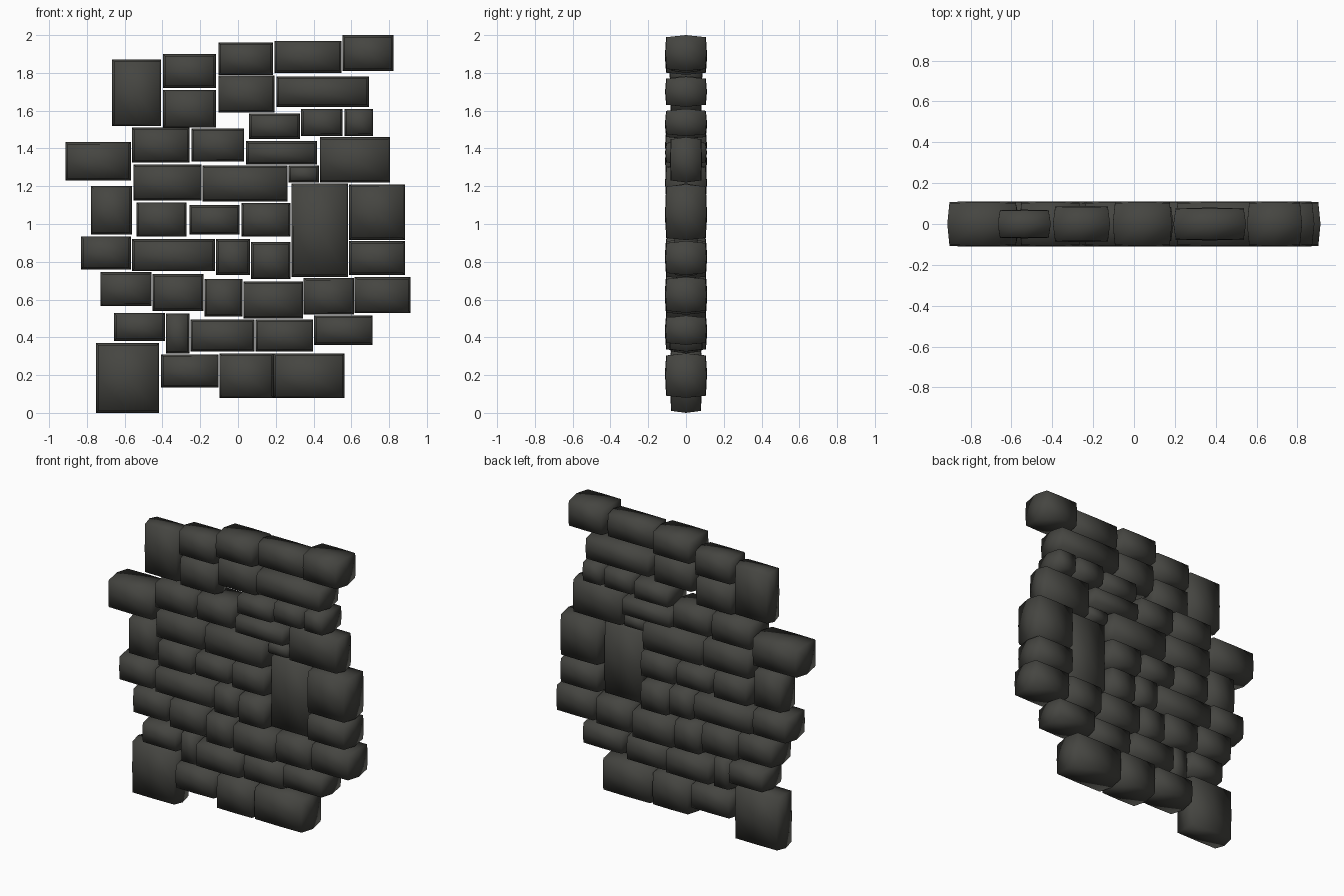
import bpy, bmesh
from mathutils import Vector

mat = bpy.data.materials.new("dark_stone")
mat.diffuse_color = (0.06, 0.06, 0.053, 1)


def stone(x0, x1, z0, z1, d=0.111):
    """Pillow-shaped block: full outline at y=0, slightly inset and bulging faces."""
    bm = bmesh.new()
    bmesh.ops.create_cube(bm, size=2)
    bmesh.ops.subdivide_edges(bm, edges=bm.edges[:], cuts=1, use_grid_fill=True)
    hx, hz = (x1 - x0) / 2, (z1 - z0) / 2
    for v in bm.verts:
        a, b, c = (round(t) for t in v.co)
        inset = 0.011 if b else 0.0
        bulge = 1 - 0.025 * abs(a) - 0.05 * abs(c)
        v.co = Vector((a * (hx - inset), b * d * bulge, c * (hz - inset)))
    me = bpy.data.meshes.new("stone")
    bm.to_mesh(me)
    bm.free()
    me.materials.append(mat)
    for p in me.polygons:
        p.use_smooth = True
    ob = bpy.data.objects.new("stone", me)
    ob.location = ((x0 + x1) / 2 + 0.003, 0, (z0 + z1) / 2)
    bpy.context.collection.objects.link(ob)
    return ob


def course(name, stones):
    for i, s in enumerate(stones):
        stone(*s).name = f"{name}_stone_{i + 1}"


# Each stone: left, right, bottom, top, optional half depth
course("base", [
    (-.755, -.42, 0, .37, .084), (-.41, -.105, .135, .31),
    (-.10, .185, .08, .315), (.185, .56, .08, .315)])
course("second", [
    (-.66, -.39, .38, .53), (-.385, -.26, .315, .525, .085),
    (-.255, .085, .325, .495), (.09, .395, .325, .495, .09), (.40, .71, .36, .515)])
course("third", [
    (-.73, -.46, .565, .745), (-.455, -.185, .54, .735), (-.18, .02, .51, .71),
    (.025, .34, .50, .695), (.345, .61, .52, .715), (.615, .91, .53, .72)])
course("fourth", [
    (-.835, -.57, .76, .935), (-.565, -.125, .75, .92), (-.12, .06, .73, .92),
    (.065, .275, .71, .905), (.585, .88, .73, .91)])
course("fifth", [
    (-.78, -.565, .945, 1.20, .085), (-.54, -.275, .935, 1.115), (-.26, .005, .945, 1.10),
    (.015, .275, .935, 1.11), (.28, .58, .72, 1.215, .062), (.585, .88, .915, 1.21)])
course("sixth", [
    (-.555, -.195, 1.125, 1.315), (-.19, .26, 1.12, 1.31),
    (.265, .425, 1.22, 1.31, .072), (.43, .803, 1.22, 1.46, .085)])
course("seventh", [
    (-.917, -.57, 1.23, 1.435), (-.565, -.26, 1.325, 1.51),
    (-.25, .03, 1.33, 1.505), (.04, .415, 1.315, 1.44)])
course("eighth", [
    (.055, .325, 1.45, 1.585), (.33, .55, 1.465, 1.61), (.56, .713, 1.465, 1.61)])
course("ninth", [
    (-.40, -.12, 1.51, 1.71, .075), (-.107, .19, 1.59, 1.785, .085), (.20, .69, 1.62, 1.78)])
course("top", [
    (-.67, -.41, 1.52, 1.87, .07), (-.40, -.12, 1.72, 1.90, .088),
    (-.107, .183, 1.79, 1.96), (.19, .545, 1.80, 1.97, .08), (.55, .82, 1.81, 2.0)])
